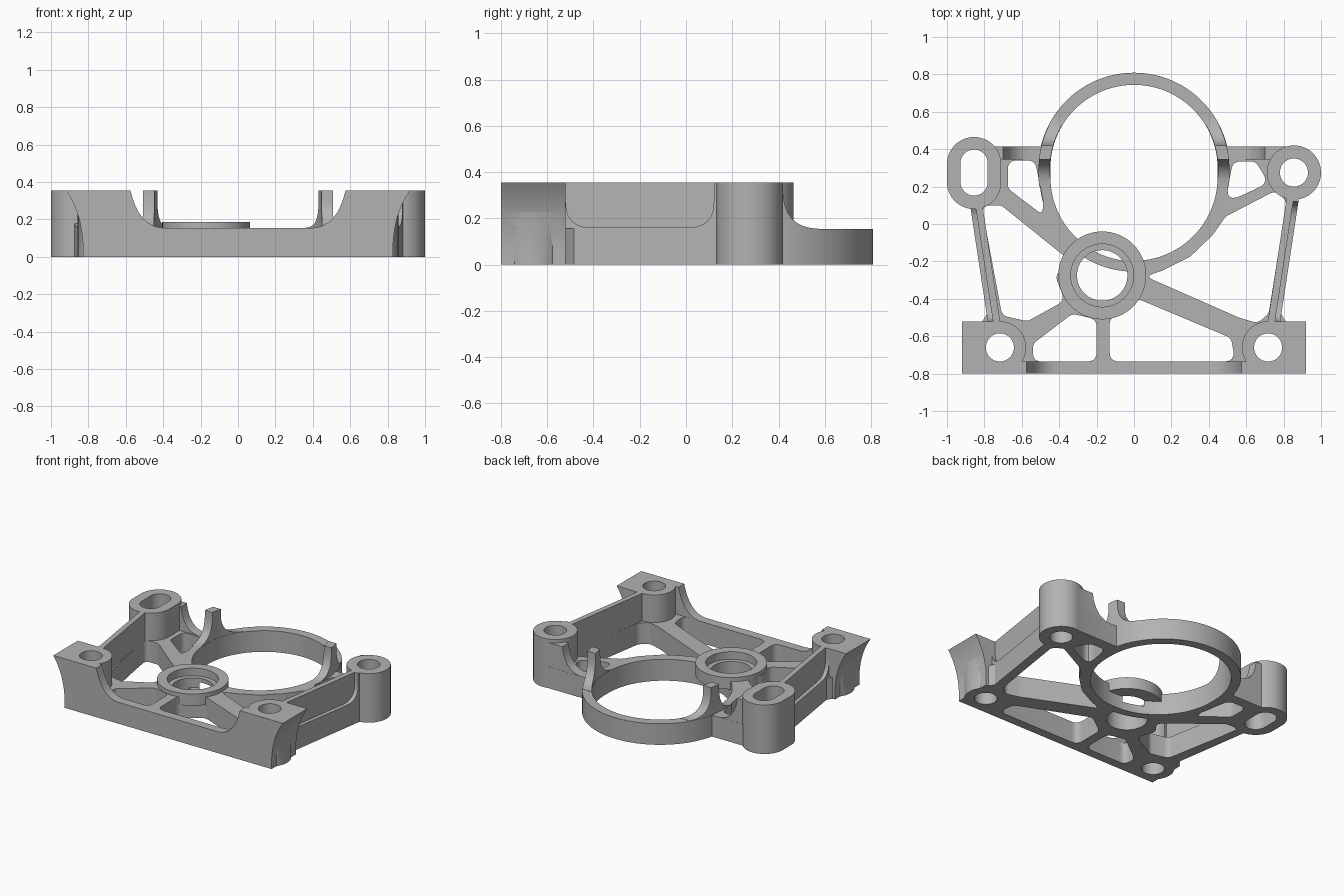
import bpy
import bmesh
import math
from mathutils import Vector

if "Cube" in bpy.data.objects:
    bpy.data.objects.remove(bpy.data.objects["Cube"])

grey = bpy.data.materials.new("cast_grey")
grey.use_nodes = True
grey.diffuse_color = (0.45, 0.45, 0.45, 1)
grey.node_tree.nodes["Principled BSDF"].inputs["Base Color"].default_value = (0.45, 0.45, 0.45, 1)

LOW, TOP = 0.155, 0.355


def bezier(a, c, b, n=8):
    a, b, c = Vector(a), Vector(b), Vector(c)
    return [tuple(a * (1 - t) ** 2 + c * 2 * t * (1 - t) + b * t * t)
            for t in (i / n for i in range(n + 1))]


def rounded(points, r):
    """Polygon with every corner filleted."""
    pts = [Vector(p) for p in points]
    out = []
    for i, p in enumerate(pts):
        u, v = pts[i - 1] - p, pts[(i + 1) % len(pts)] - p
        half = u.angle(v) / 2
        t = min(r / math.tan(half), 0.47 * min(u.length, v.length))
        out += bezier(p + u.normalized() * t, p, p + v.normalized() * t, 6)
    return out


def capsule(x, y0, y1, r, n=48):
    """Circle stretched along y."""
    pts = []
    for i in range(n + 1):
        a = math.pi * i / n
        pts.append((x + r * math.cos(a), y1 + r * math.sin(a)))
    for i in range(n + 1):
        a = math.pi * (1 + i / n)
        pts.append((x + r * math.cos(a), y0 + r * math.sin(a)))
    return pts


def circle(x, y, r, n=64):
    return [(x + r * math.cos(math.tau * i / n), y + r * math.sin(math.tau * i / n))
            for i in range(n)]


def prism(name, pts, lo, hi, axis="z"):
    """Extrude an outline along an axis; x takes (y, z), y takes (x, z)."""
    place = {"z": lambda a, b, c: (a, b, c),
             "x": lambda a, b, c: (c, a, b),
             "y": lambda a, b, c: (a, c, b)}[axis]
    bm = bmesh.new()
    lower = [bm.verts.new(place(a, b, lo)) for a, b in pts]
    upper = [bm.verts.new(place(a, b, hi)) for a, b in pts]
    bm.faces.new(lower)
    bm.faces.new(upper)
    for i in range(len(pts)):
        bm.faces.new((lower[i - 1], lower[i], upper[i], upper[i - 1]))
    bmesh.ops.remove_doubles(bm, verts=bm.verts, dist=0.0002)
    bmesh.ops.recalc_face_normals(bm, faces=bm.faces)
    mesh = bpy.data.meshes.new(name)
    bm.to_mesh(mesh)
    bm.free()
    mesh.materials.append(grey)
    ob = bpy.data.objects.new(name, mesh)
    bpy.context.collection.objects.link(ob)
    return ob


def combine(target, other, op="UNION"):
    mod = target.modifiers.new(op, "BOOLEAN")
    mod.operation, mod.solver, mod.object = op, "EXACT", other
    bpy.context.view_layer.objects.active = target
    bpy.ops.object.modifier_apply(modifier=mod.name)
    bpy.data.objects.remove(other)
    return target


def cut(target, pts, lo=-0.1, hi=0.6):
    return combine(target, prism("cutter", pts, lo, hi), "DIFFERENCE")


# Low web plate with rounded openings between the struts
frame = prism("bracket_frame", rounded([
    (-0.83, -0.8), (0.83, -0.8), (0.83, -0.55), (0.785, -0.48), (0.87, 0.08),
    (0.9, 0.415), (-0.9, 0.415), (-0.87, 0.08), (-0.785, -0.48), (-0.83, -0.55)], 0.02), 0, LOW)
openings = [
    [(-0.675, 0.34), (-0.53, 0.34), (-0.485, 0.12), (-0.49, 0.05), (-0.675, 0.19)],
    [(0.53, 0.335), (0.65, 0.335), (0.72, 0.22), (0.485, 0.11)],
    [(-0.815, 0.1), (-0.71, 0.1), (-0.35, -0.19), (-0.42, -0.28), (-0.37, -0.41),
     (-0.57, -0.52), (-0.705, -0.49)],
    [(0.815, 0.12), (0.76, 0.18), (0.49, 0.04), (0.42, -0.06), (0.3, -0.175), (0.15, -0.25),
     (0.06, -0.28), (0.56, -0.5), (0.66, -0.53), (0.72, -0.48)],
    [(-0.54, -0.735), (-0.54, -0.64), (-0.33, -0.48), (-0.2, -0.51), (-0.2, -0.735)],
    [(-0.13, -0.735), (-0.13, -0.51), (0.02, -0.4), (0.52, -0.61), (0.54, -0.735)],
]
for outline in openings:
    cut(frame, rounded(outline, 0.05))

# Large ring and lower part of the bearing boss, then the ring bore
RING = (0, 0.25, 0.297)
BOSS = (-0.17, -0.275)
combine(frame, prism("ring", capsule(*RING, 0.512), 0, LOW - 0.002))
for outline in openings[:2]:
    cut(frame, rounded(outline, 0.05))
combine(frame, prism("boss_base", circle(*BOSS, 0.21), 0, 0.12))
cut(frame, capsule(*RING, 0.447))

# Two prongs rising from the ring with swept feet
prong_side = (bezier((0.2, LOW), (0.34, 0.16), (0.345, 0.31)) + [(0.345, TOP), (0.42, TOP)]
              + bezier((0.42, 0.31), (0.425, 0.16), (0.57, LOW)) + [(0.57, 0.1), (0.2, 0.1)])
prongs = cut(prism("prongs", capsule(*RING, 0.51), 0.05, TOP), capsule(*RING, 0.449))
combine(prongs, prism("prong_shape", prong_side, -0.7, 0.7, "x"), "INTERSECT")
combine(frame, prongs)

# Tall side walls with a rounded outer recess
SLOPE, OFFSET = 0.152, 0.861
recess = rounded([(-0.52, 0.6), (-0.52, 0.16), (0.12, 0.16), (0.12, 0.6)], 0.11)
for s in (-1, 1):
    edge = [OFFSET + SLOPE * y for y in (-0.6, 0.2)]
    wall = prism("side_wall", [(s * edge[0], -0.6), (s * edge[1], 0.2),
                               (s * (edge[1] - 0.066), 0.2), (s * (edge[0] - 0.066), -0.6)], 0, TOP)
    cutter = prism("recess", recess, *sorted((-s * 0.028, s * 0.2)), "x")
    for v in cutter.data.vertices:
        v.co.x += s * (OFFSET + SLOPE * v.co.y)
    combine(wall, cutter, "DIFFERENCE")
    combine(frame, wall)

# Front corner posts: round boss, flared block and swept rail end
for s in (-1, 1):
    combine(frame, prism("front_post", circle(s * 0.717, -0.66, 0.14), 0, TOP))
    flare = [(0.7, 0), (0.83, 0)] + bezier((0.83, 0.08), (0.84, 0.24), (0.92, TOP)) + [(0.7, TOP)]
    combine(frame, prism("corner_flare", [(s * x, z) for x, z in flare], -0.8, -0.52, "y"))
    sweep = [(0.72, 0.05), (0.72, TOP)] + bezier((0.575, TOP), (0.53, 0.16), (0.4, LOW)) + [(0.4, 0.05)]
    combine(frame, prism("rail_sweep", [(s * x, z) for x, z in sweep], -0.8, -0.735, "y"))

# Back posts, with swept arms toward the ring
for s in (-1, 1):
    arm = [(0.85, 0.05), (0.85, 0.33)] + bezier((0.7, 0.33), (0.68, 0.16), (0.55, LOW)) + [(0.55, 0.05)]
    combine(frame, prism("arm_sweep", [(s * x, z) for x, z in arm], 0.345, 0.414, "y"))
combine(frame, prism("slotted_post", capsule(-0.855, 0.225, 0.32, 0.145), 0, TOP))
combine(frame, prism("round_post", circle(0.855, 0.275, 0.145), 0, TOP))

# Mounting holes
for s in (-1, 1):
    cut(frame, circle(s * 0.717, -0.66, 0.075))
cut(frame, circle(0.855, 0.275, 0.075))
cut(frame, capsule(-0.855, 0.225, 0.325, 0.073))

# Bearing collar, stepped bore and the low ring lip crossing it
combine(frame, prism("bearing_collar", circle(*BOSS, 0.235), 0.1, 0.185))
cut(frame, circle(*BOSS, 0.135))
cut(frame, circle(*BOSS, 0.168), 0.13, 0.3)
lip = cut(prism("ring_lip", capsule(*RING, 0.505), 0, 0.06), capsule(*RING, 0.449))
combine(frame, lip)

# Smooth curved surfaces, keep machined edges crisp
bpy.ops.object.select_all(action="DESELECT")
frame.select_set(True)
bpy.context.view_layer.objects.active = frame
bpy.ops.object.shade_smooth_by_angle(angle=math.radians(30))
